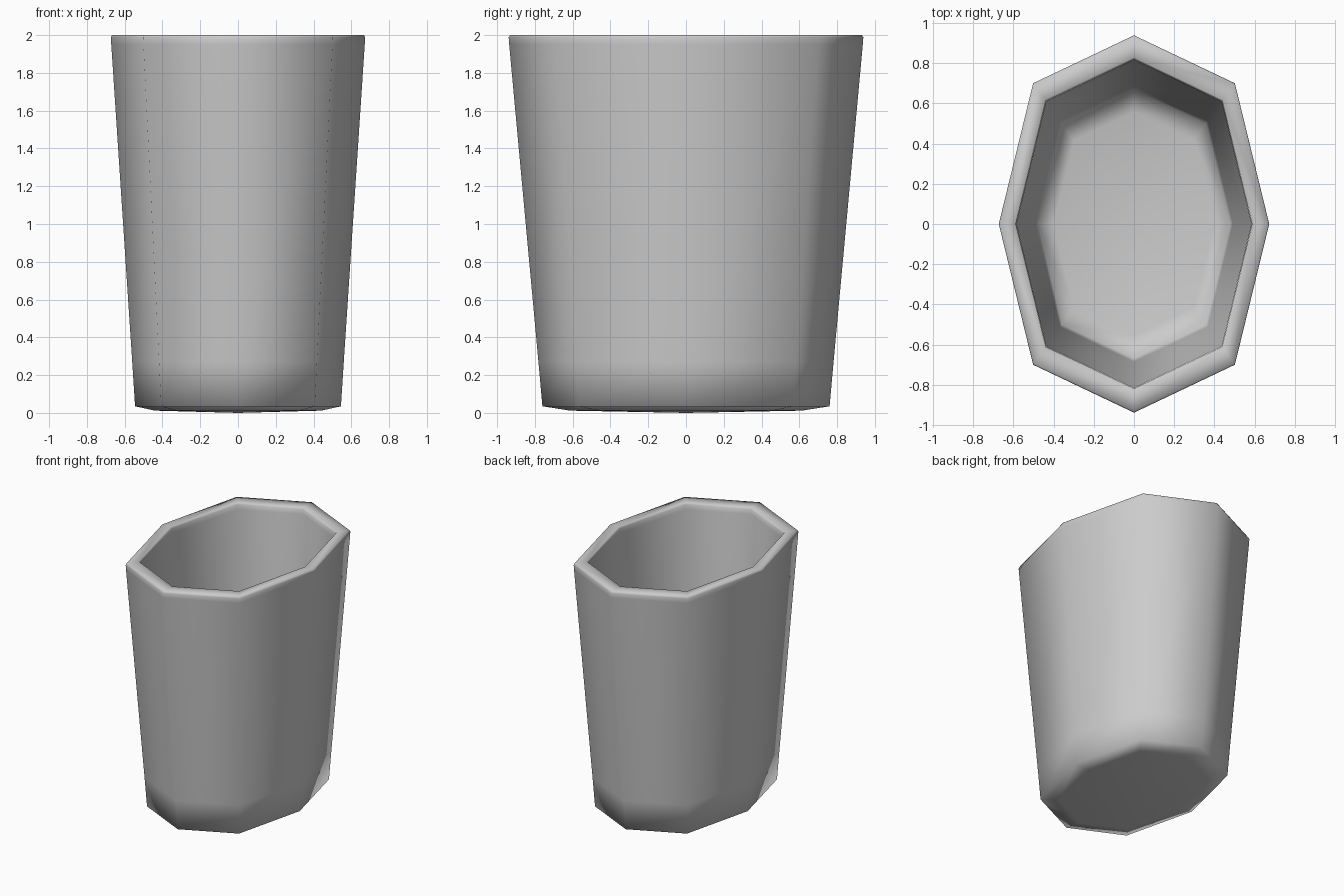
import bpy, bmesh

if "Cube" in bpy.data.objects:
    bpy.data.objects.remove(bpy.data.objects["Cube"])

# Eight-sided elongated outline (unit half-width, stretched along y)
K, STRETCH = 0.746, 1.395
OUTLINE = [(1, 0), (K, K), (0, 1), (-K, K), (-1, 0), (-K, -K), (0, -1), (K, -K)]

# (half-width, height): underside, outer wall, rim, inner wall, floor
PROFILE = [
    (0.44, 0.012), (0.545, 0.035), (0.56, 0.27),
    (0.671, 1.95), (0.673, 1.988), (0.668, 2.0),
    (0.594, 2.0), (0.588, 1.988), (0.584, 1.95),
    (0.492, 0.32), (0.48, 0.13), (0.40, 0.105),
]

# Cup: stacked rings bridged into one closed shell
bm = bmesh.new()
rings = [[bm.verts.new((x * r, y * r * STRETCH, z)) for x, y in OUTLINE]
         for r, z in PROFILE]
for a, b in zip(rings, rings[1:]):
    for i in range(8):
        j = (i + 1) % 8
        bm.faces.new((a[i], a[j], b[j], b[i]))

# Slightly domed underside and matching inner floor
for ring, z in ((rings[0], 0.0), (rings[-1], 0.095)):
    centre = bm.verts.new((0, 0, z))
    for i in range(8):
        bm.faces.new((ring[i], ring[(i + 1) % 8], centre))

bmesh.ops.recalc_face_normals(bm, faces=bm.faces)
for f in bm.faces:
    f.smooth = True
mesh = bpy.data.meshes.new("cup")
bm.to_mesh(mesh)
bm.free()
cup = bpy.data.objects.new("cup", mesh)
bpy.context.collection.objects.link(cup)
